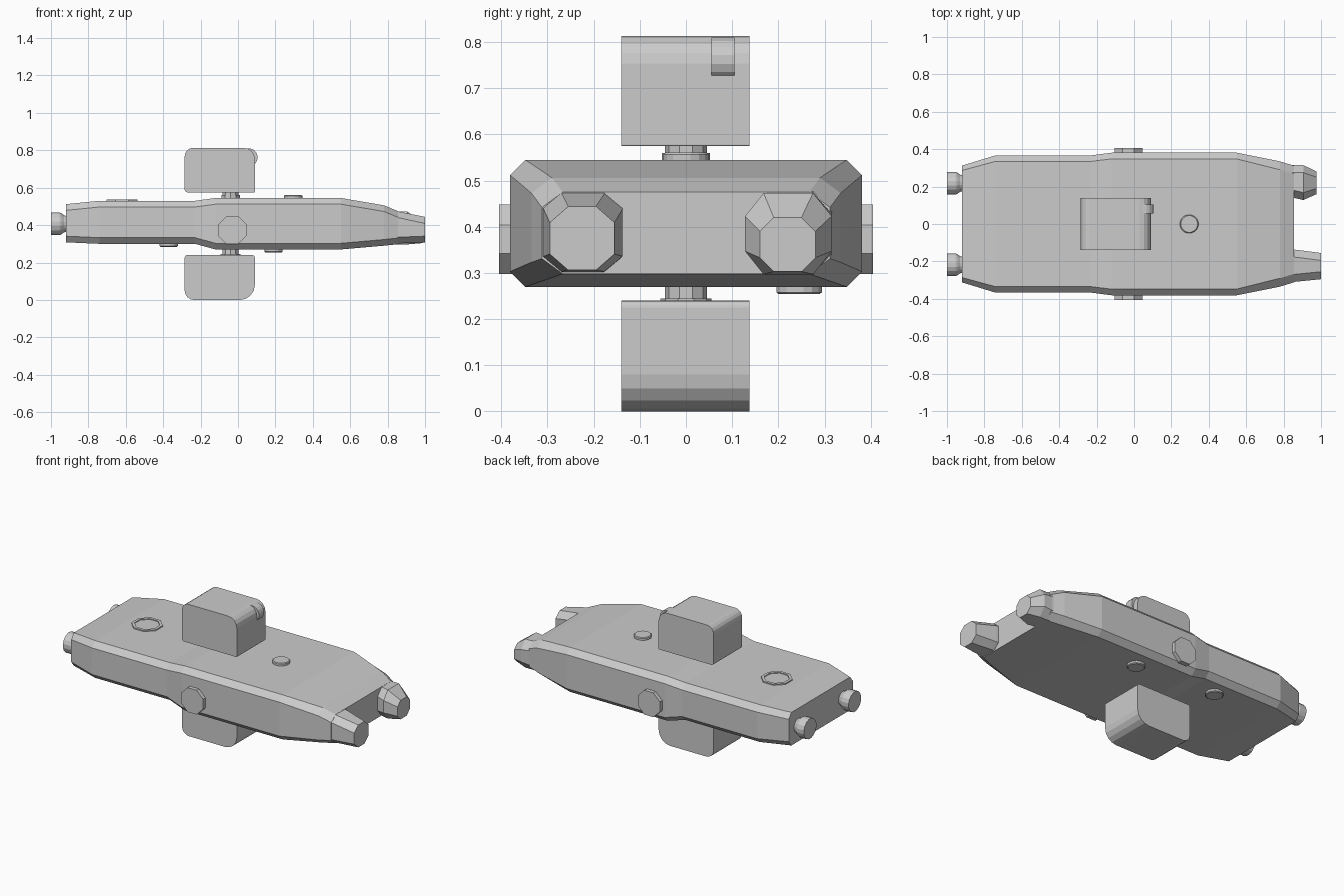
import bpy, bmesh, math
from mathutils import Vector, Matrix

if "Cube" in bpy.data.objects:
    bpy.data.objects.remove(bpy.data.objects["Cube"])


def finish(name, bm):
    bmesh.ops.recalc_face_normals(bm, faces=bm.faces)
    me = bpy.data.meshes.new(name)
    bm.to_mesh(me)
    bm.free()
    ob = bpy.data.objects.new(name, me)
    bpy.context.collection.objects.link(ob)
    return ob


def bridge(name, rings):
    """Skin a list of equal-length point rings and cap both ends."""
    bm = bmesh.new()
    vs = [[bm.verts.new(p) for p in r] for r in rings]
    n = len(vs[0])
    for a, b in zip(vs, vs[1:]):
        for i in range(n):
            bm.faces.new((a[i], a[(i + 1) % n], b[(i + 1) % n], b[i]))
    bm.faces.new(vs[0])
    bm.faces.new(vs[-1])
    return finish(name, bm)


def section(x, y0, y1, z0, z1, cy, cz):
    """Chamfered rectangle across x."""
    return [(x, y0 + cy, z0), (x, y1 - cy, z0), (x, y1, z0 + cz), (x, y1, z1 - cz),
            (x, y1 - cy, z1), (x, y0 + cy, z1), (x, y0, z1 - cz), (x, y0, z0 + cz)]


def turned(name, origin, axis, profile, sides):
    """Turned part: profile is (distance along axis, radius)."""
    q = Vector(axis).to_track_quat('Z', 'Y')
    rings = []
    for d, r in profile:
        ring = []
        for i in range(sides):
            a = 2 * math.pi * (i + 0.5) / sides
            ring.append(Vector(origin) + q @ Vector((r * math.cos(a), r * math.sin(a), d)))
        rings.append(ring)
    return bridge(name, rings)


def pod(name, x0, x1, z0, z1, radii, steps=4):
    """Box with rounded corners in the xz profile, radii: bl, br, tr, tl."""
    corners = [(x0, z0, 1, 1), (x1, z0, -1, 1), (x1, z1, -1, -1), (x0, z1, 1, -1)]
    pts = []
    for k, ((x, z, sx, sz), r) in enumerate(zip(corners, radii)):
        for i in range(steps + 1):
            a = math.pi + k * math.pi / 2 + i * math.pi / 2 / steps
            pts.append((x + sx * r + r * math.cos(a), z + sz * r + r * math.sin(a)))
    return bridge(name, [[(x, y, z) for x, z in pts] for y in (-0.14, 0.138)])


# Main hull: x, half width, bottom, top, side chamfer
hull = [(-0.92, 0.312, 0.308, 0.512, 0.026), (-0.74, 0.367, 0.300, 0.530, 0.032),
        (-0.23, 0.367, 0.300, 0.530, 0.032), (-0.12, 0.381, 0.270, 0.545, 0.033),
        (0.55, 0.381, 0.270, 0.545, 0.033), (0.78, 0.335, 0.290, 0.506, 0.045),
        (0.855, 0.312, 0.298, 0.475, 0.045)]
bridge("hull", [section(x, -w, w, a, b, c, 0.033) for x, w, a, b, c in hull])

# Forked nose: tapered prong and blunt prong
bridge("tapered_prong", [
    section(0.80, -0.315, -0.135, 0.30, 0.485, 0.04, 0.035),
    section(0.87, -0.308, -0.138, 0.303, 0.470, 0.04, 0.033),
    section(1.00, -0.295, -0.155, 0.306, 0.444, 0.04, 0.035)])
bridge("blunt_prong", [
    section(0.80, 0.14, 0.32, 0.298, 0.485, 0.04, 0.035),
    section(0.855, 0.14, 0.315, 0.297, 0.474, 0.04, 0.045),
    section(0.905, 0.128, 0.315, 0.297, 0.473, 0.04, 0.05),
    section(0.977, 0.16, 0.28, 0.303, 0.42, 0.03, 0.03)])

# Rear nozzles and side discs
for s, side in ((-1, "front"), (1, "back")):
    turned(side + "_nozzle", (-0.91, s * 0.218, 0.407), (-1, 0, 0),
           [(0, 0.04), (0.02, 0.047), (0.035, 0.058), (0.045, 0.062), (0.09, 0.062)], 16)
    turned(side + "_side_disc", (-0.03, s * 0.36, 0.373), (0, s, 0),
           [(0, 0.081), (0.045, 0.081)], 8)

# Upper and lower pods on their pivots
pod("upper_pod", -0.285, 0.09, 0.575, 0.813, (0.015, 0.003, 0.06, 0.045))
pod("lower_pod", -0.285, 0.09, 0.0, 0.24, (0.05, 0.08, 0.015, 0.015))
turned("upper_pivot", (-0.04, 0, 0.53), (0, 0, 1),
       [(0, 0.052), (0.03, 0.052), (0.03, 0.045), (0.05, 0.045)], 10)
turned("lower_pivot", (-0.04, 0, 0.285), (0, 0, -1),
       [(0, 0.045), (0.04, 0.045), (0.04, 0.055), (0.05, 0.055)], 10)

# Sensor wheel on the corner of the upper pod
turned("sensor_wheel", (0.056, 0.055, 0.762), (0, 1, 0), [(0, 0.049), (0.05, 0.049)], 16)

# Hatches on the deck and belly
small = [(0, 0.05), (0.022, 0.05), (0.026, 0.045)]
turned("top_hatch", (0.295, 0, 0.535), (0, 0, 1), small, 16)
turned("belly_hatch_fore", (0.19, 0.245, 0.28), (0, 0, -1), small, 16)
turned("belly_hatch_aft", (-0.37, 0.245, 0.31), (0, 0, -1), small, 16)
turned("deck_ring", (-0.62, 0, 0.525), (0, 0, 1),
       [(0, 0.09), (0.012, 0.09), (0.012, 0.072), (0.007, 0.072)], 8)
